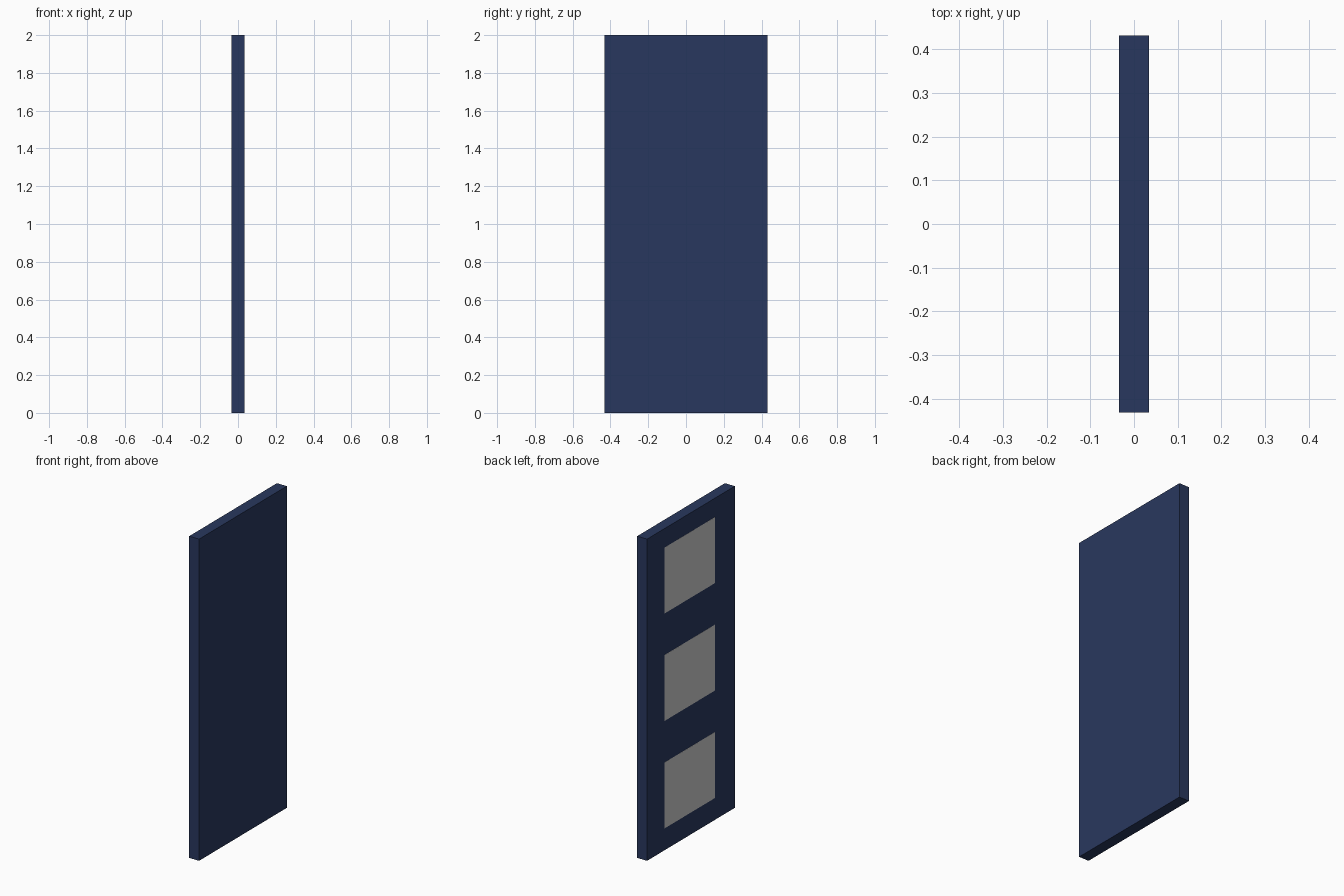
import bpy

if "Cube" in bpy.data.objects:
    bpy.data.objects.remove(bpy.data.objects["Cube"])

W, D, H = 0.068, 0.862, 2.0          # slab thickness, depth, height


def material(name, color):
    m = bpy.data.materials.new(name)
    m.diffuse_color = color
    m.use_nodes = True
    m.node_tree.nodes["Principled BSDF"].inputs["Base Color"].default_value = m.diffuse_color
    return m


def box(name, center, size, mat=None):
    bpy.ops.mesh.primitive_cube_add(size=1, location=center)
    ob = bpy.context.object
    ob.name = name
    ob.scale = size
    bpy.ops.object.transform_apply(location=False, rotation=False, scale=True)
    if mat:
        ob.data.materials.append(mat)
    return ob


navy = material("navy", (0.022, 0.039, 0.112, 1))

# Upright slab
box("door_slab", (0, 0, H / 2), (W, D, H), navy)

# Three grey square panes, practically flush with the left face
for i in range(3):
    box(f"pane_{i + 1}", (-W / 2, 0.014, 0.341 + i * 0.668), (0.001, 0.495, 0.41))
